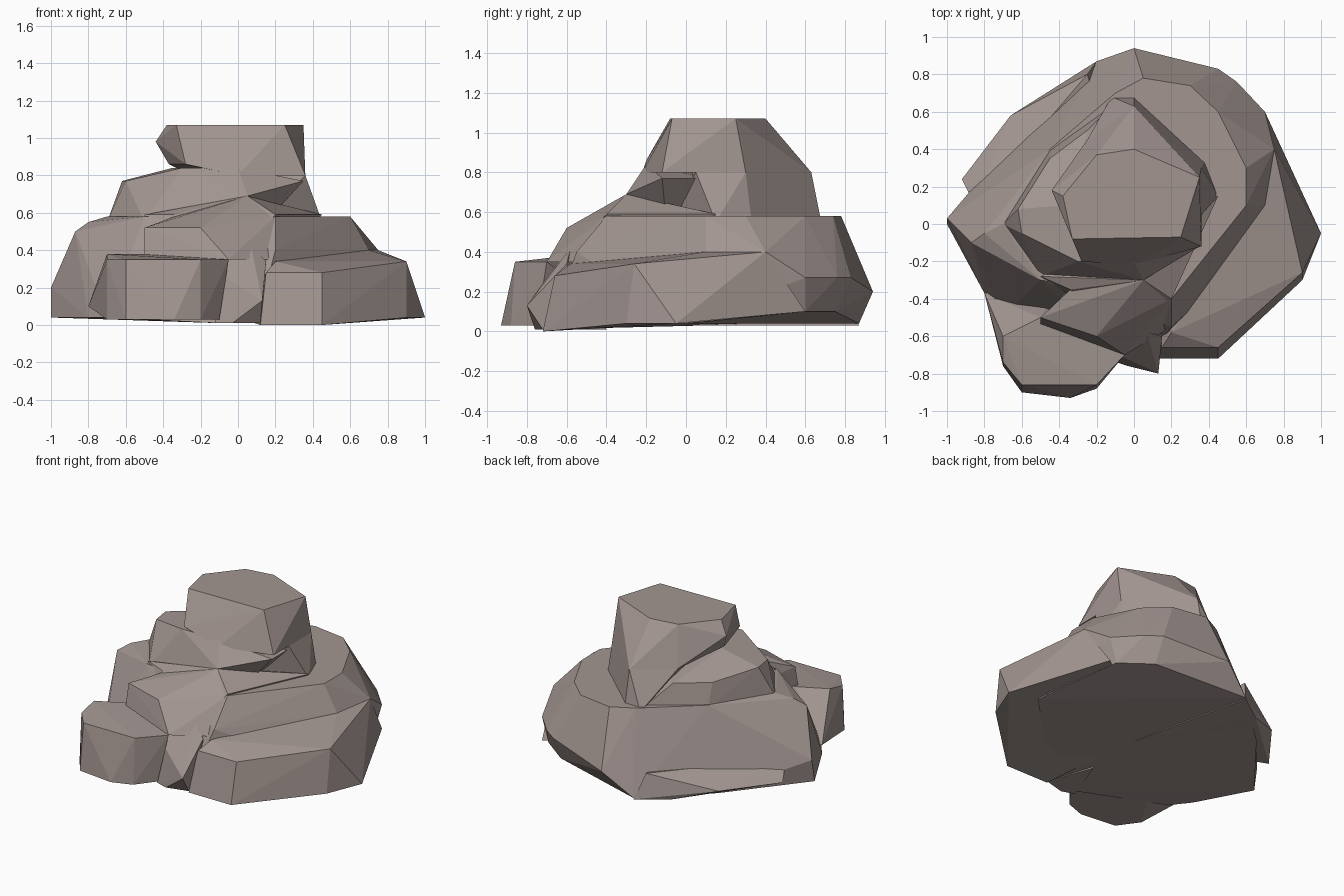
import bpy
import bmesh

# Remove the default cube only
default_cube = bpy.data.objects.get("Cube")
if default_cube:
    bpy.data.objects.remove(default_cube, do_unlink=True)

# One warm grey stone colour
STONE_COLOUR = (.36, .3, .28, 1)
stone = bpy.data.materials.new("warm_grey_stone")
stone.use_nodes = True
stone.diffuse_color = STONE_COLOUR
shader = next(node for node in stone.node_tree.nodes if node.type == "BSDF_PRINCIPLED")
shader.inputs["Base Color"].default_value = STONE_COLOUR
shader.inputs["Roughness"].default_value = .9


def chiselled_rock(name, *layers):
    """Wrap a flat-faced rock around outlines, each given as height, corner, corner..."""
    bm = bmesh.new()
    for height, *outline in layers:
        for x, y in outline:
            bm.verts.new((x, y, height))
    hull = bmesh.ops.convex_hull(bm, input=bm.verts[:])
    loose = {item for key in ("geom_interior", "geom_unused")
             for item in hull[key] if isinstance(item, bmesh.types.BMVert)}
    bmesh.ops.delete(bm, geom=list(loose), context="VERTS")
    # Merge nearly flat triangles into broad facets
    bmesh.ops.dissolve_limit(bm, angle_limit=.04, verts=bm.verts[:], edges=bm.edges[:])
    bmesh.ops.recalc_face_normals(bm, faces=bm.faces[:])
    mesh = bpy.data.meshes.new(name)
    bm.to_mesh(mesh)
    bm.free()
    mesh.materials.append(stone)
    rock = bpy.data.objects.new(name, mesh)
    bpy.context.collection.objects.link(rock)


# Broad base: foot, widest belt, then the upper rim
chiselled_rock(
    "main_body",
    (.01, (-.1, -.7), (.1, -.7)),
    (.04, (-1, 0), (-.8, -.37), (-.7, -.5), (.8, 0), (-.2, .87), (-.6, .5)),
    (.1, (.65, .6), (.45, .75)),
    (.2, (-1, .03), (0, .94)),
    (.27, (.7, .6), (.55, .76), (.45, .83)),
    (.4, (.75, .4), (.7, .1), (.2, -.55)),
    (.5, (-.87, -.1)),
    (.55, (-.8, -.05)),
    (.58, (.2, -.4), (.6, .1), (.6, .3), (.45, .6), (.3, .74), (.05, .78),
     (-.1, .7), (-.45, .4), (-.7, 0), (-.5, -.3)),
)

# Flared foot at the back
chiselled_rock(
    "back_foot",
    (.03, (-.2, .87), (-.4, .73), (0, 0)),
    (.1, (-.66, .58), (-.92, .24)),
    (.2, (-.25, .8), (-.55, .45), (-.85, .1)),
)

# Low step running round the front and one side
chiselled_rock(
    "side_ledge",
    (0, (.12, -.72), (.45, -.72)),
    (.04, (.9, -.3), (1, -.05), (0, 0)),
    (.1, (.7, .6)),
    (.28, (.15, -.66), (.45, -.66)),
    (.34, (.9, -.26), (.2, -.58)),
    (.4, (.75, .4), (.7, .1)),
)

# Separate boulder at the front
chiselled_rock(
    "front_boulder",
    (.03, (-.7, -.76), (-.6, -.9), (-.34, -.93), (-.2, -.88), (-.1, -.75), (-.4, -.3)),
    (.1, (-.8, -.37)),
    (.35, (-.7, -.74), (-.6, -.86), (-.2, -.86), (-.05, -.7)),
    (.38, (-.7, -.6), (-.5, -.5)),
)

# Bump above the boulder, sloping back into the body
chiselled_rock(
    "front_bump",
    (.35, (-.5, -.54), (-.05, -.7), (-.2, -.2), (.2, -.55)),
    (.42, (.07, -.58)),
    (.52, (-.5, -.5), (-.2, -.6)),
    (.58, (-.34, -.35), (.2, -.4)),
    (.69, (.05, -.3)),
)

# Slope joining the bump and the middle tier
chiselled_rock(
    "front_slope",
    (.35, (-.5, -.3), (0, -.6), (.2, 0)),
    (.59, (-.5, -.28), (-.34, -.35), (.2, -.4), (.45, .15)),
    (.69, (.05, -.3)),
)

# Spur filling the gap between boulder and ledge
chiselled_rock(
    "front_spur",
    (.01, (-.12, -.73), (-.03, -.76), (.12, -.72), (0, -.4)),
    (.13, (.13, -.8)),
    (.22, (-.04, -.7)),
    (.34, (-.2, -.65), (.15, -.6)),
    (.42, (.07, -.58)),
)

# Middle tier with an overhanging front lip
chiselled_rock(
    "shoulder",
    (.55, (-.7, 0), (-.5, -.28), (.15, -.1), (-.1, .65), (-.45, .4)),
    (.69, (.05, -.3)),
    (.72, (-.45, .35), (-.25, .5)),
    (.77, (-.62, .08), (-.6, -.05), (.35, -.12), (.35, .1)),
    (.84, (-.3, -.2), (0, -.2), (-.35, .1)),
)

# Back and side slope supporting the top
chiselled_rock(
    "upper_slope",
    (.55, (.45, .15), (.1, -.1), (.38, .33), (0, .68), (-.12, .68)),
    (.8, (.36, .3), (.36, .05), (0, .63), (-.25, .45), (-.2, 0)),
)

# Flat-topped crown
chiselled_rock(
    "crown",
    (1.07, (-.33, -.08), (.25, -.07), (.35, .25), (0, .4), (-.2, .37), (-.38, .15)),
    (.98, (-.44, .18)),
    (.86, (-.37, .1), (-.28, -.2)),
    (.8, (0, -.22), (.36, -.12), (.36, .3), (0, .63), (-.25, .45)),
)
